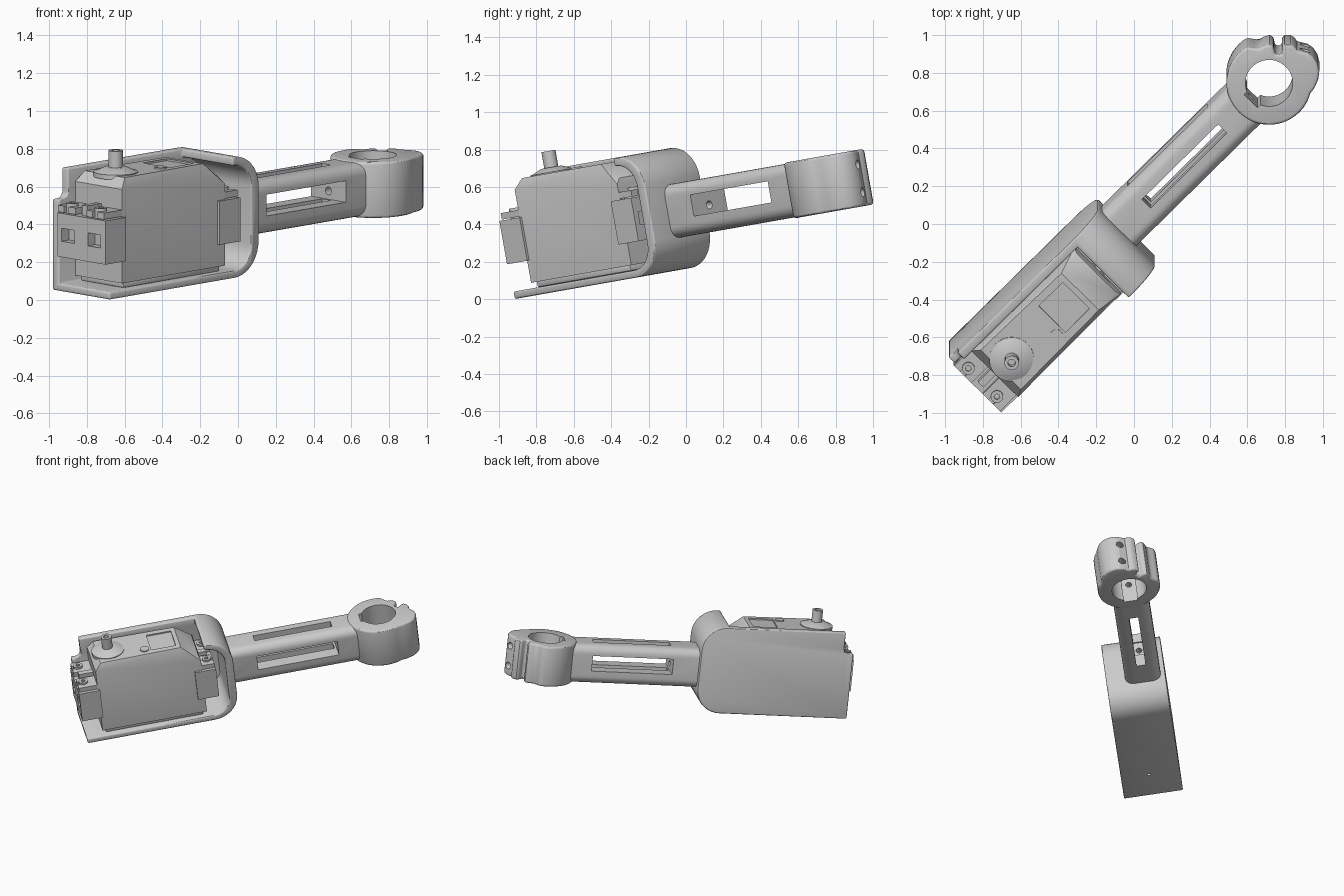
import bpy, bmesh, math
from mathutils import Matrix, Vector

if "Cube" in bpy.data.objects:
    bpy.data.objects.remove(bpy.data.objects["Cube"])

# Everything is modelled along local X, then turned 45 deg and tipped 10 deg
POSE = Matrix.Rotation(math.radians(10), 4, 'X') @ Matrix.Rotation(math.radians(45), 4, 'Z')


def make(name, bm):
    bmesh.ops.recalc_face_normals(bm, faces=bm.faces[:])
    me = bpy.data.meshes.new(name)
    bm.to_mesh(me)
    bm.free()
    ob = bpy.data.objects.new(name, me)
    bpy.context.collection.objects.link(ob)
    return ob


def prism(name, pts, axis, lo, hi):
    put = {'X': lambda a, b, t: (t, a, b), 'Y': lambda a, b, t: (a, t, b),
           'Z': lambda a, b, t: (a, b, t)}[axis]
    bm = bmesh.new()
    ends = [[bm.verts.new(put(p[0], p[1], t)) for p in pts] for t in (lo, hi)]
    bm.faces.new(ends[0])
    bm.faces.new(ends[1])
    n = len(pts)
    for i in range(n):
        j = (i + 1) % n
        bm.faces.new((ends[0][i], ends[0][j], ends[1][j], ends[1][i]))
    return make(name, bm)


def box(name, x, y, z):
    return prism(name, [(x[0], y[0]), (x[1], y[0]), (x[1], y[1]), (x[0], y[1])], 'Z', *z)


def circle(a, b, r, n=32, start=0.0, end=360.0):
    full = abs(end - start) >= 360
    step = (end - start) / (n if full else n - 1)
    return [(a + r * math.cos(math.radians(start + i * step)),
             b + r * math.sin(math.radians(start + i * step))) for i in range(n)]


def cyl(name, a, b, r, axis, lo, hi, n=32):
    return prism(name, circle(a, b, r, n), axis, lo, hi)


def rounded(corners, seg=10):
    """Polygon from (a, b, radius) corners with true arc fillets."""
    out = []
    for i, (a, b, r) in enumerate(corners):
        p = Vector((a, b))
        if r == 0:
            out.append((a, b))
            continue
        u = (Vector(corners[i - 1][:2]) - p).normalized()
        v = (Vector(corners[(i + 1) % len(corners)][:2]) - p).normalized()
        half = u.angle(v) / 2
        c = p + (u + v).normalized() * r / math.sin(half)
        s, e = p + u * r / math.tan(half) - c, p + v * r / math.tan(half) - c
        for k in range(seg + 1):
            t, w = k / seg, math.pi - 2 * half
            out.append(tuple(c + (s * math.sin((1 - t) * w) + e * math.sin(t * w)) / math.sin(w)))
    return out


def apply(ob, mod):
    bpy.context.view_layer.objects.active = ob
    bpy.ops.object.modifier_apply(modifier=mod.name)


def cut(ob, *cutters):
    for c in cutters:
        m = ob.modifiers.new('cut', 'BOOLEAN')
        m.operation, m.solver, m.object = 'DIFFERENCE', 'EXACT', c
        apply(ob, m)
        bpy.data.objects.remove(c)


def bevel(ob, w, seg=3):
    m = ob.modifiers.new('bevel', 'BEVEL')
    m.width, m.segments, m.limit_method, m.angle_limit = w, seg, 'ANGLE', math.radians(40)
    apply(ob, m)


# Bracket: open tray with back plate, bottom wall, and wrapped end wall
bracket = prism('bracket', rounded([(-1.12, .16, 0), (0, .16, .18), (0, .81, .18), (-1.12, .81, 0)]),
                'Y', -.16, .27)
cut(bracket,
    prism('cavity', rounded([(-1.3, .2, 0), (-.06, .2, .13), (-.06, .765, .13), (-.2, .765, 0),
                             (-.2, 1, 0), (-1.3, 1, 0)]), 'Y', -.4, .222),
    prism('notch', rounded([(-1.3, .65, 0), (-1.05, .65, .04), (-1.05, .9, 0), (-1.3, .9, 0)]),
          'Y', 0, .5))
bevel(bracket, .018)
cut(bracket, cyl('pin_hole', -.873, .043, .014, 'Z', .1, .3, 16))

# Arm with crossing slots
CY, CX = .108, 1.119
arm = prism('arm', rounded([(CY - .13, .33, .06), (CY + .13, .33, .06),
                            (CY + .13, .62, .06), (CY - .13, .62, .06)], 6), 'X', -.03, .955)
cut(arm, box('slot_v', (.2, .77), (CY - .033, CY + .033), (.2, .8)),
    box('slot_h', (.19, .785), (-.2, .4), (.43, .545)),
    *[cyl('arm_hole', CY, .475, .022, 'X', lo, hi, 16) for lo, hi in ((.05, .3), (.7, 1.1))])

# Clamp ring with lobe and split ears
outline = [(CX + a, CY + b) for a, b in
           circle(0, 0, .226, 44, 76, 300)
           + [(.15, -.19), (.2, -.17), (.235, -.142), (.256, -.105), (.264, -.065), (.258, -.03),
              (.24, .0), (.229, .02), (.233, .045), (.228, .065), (.205, .088), (.19, .092),
              (.155, .06), (.13, .085), (.158, .125), (.15, .145), (.12, .162), (.095, .165), (.075, .19)]]
ring = prism('clamp_ring', outline, 'Z', .325, .627)
bevel(ring, .018)
cut(ring, cyl('bore', CX, CY, .125, 'Z', .2, .8, 48),
    box('key', (CX - .137, CX - .05), (CY - .05, CY + .05), (.2, .8)),
    cyl('screw_mid', CY, .475, .022, 'X', .9, CX - .05, 16),
    *[cyl('screw_side', CY - .02, z, .025, 'X', CX + .15, CX + .5, 16) for z in (.4, .55)])

# Motor case: tapered lid hull, foot, boss and shaft
SY = .043
bm = bmesh.new()
for x, z, w in ((-1.0, .23, .175), (-.23, .23, .175), (-1.0, .735, .175), (-.23, .67, .175),
                (-.955, .79, .15), (-.36, .79, .14), (-.24, .7, .14)):
    for s in (-1, 1):
        bm.verts.new((x, SY + s * w, z))
bmesh.ops.convex_hull(bm, input=bm.verts[:])
bmesh.ops.dissolve_limit(bm, angle_limit=.02, verts=bm.verts[:], edges=bm.edges[:])
case = make('motor_case', bm)
cut(case, box('panel', (-.57, -.39), (SY - .1, SY + .1), (.78, .9)))
foot = box('motor_foot', (-.975, -.255), (SY - .16, SY + .16), (.2, .24))
bevel(foot, .008, 2)
PX = -.873
cyl('lid_button', -.615, -.035, .033, 'Z', .78, .797, 24)
boss = cyl('shaft_boss', PX, SY, .118, 'Z', .77, .795, 48)
bm = bmesh.new()
bmesh.ops.create_cone(bm, cap_ends=True, segments=48, radius1=.112, radius2=.055, depth=.025,
                      matrix=Matrix.Translation((PX, SY, .8075)))
make('boss_cone', bm)
shaft = cyl('output_shaft', PX, SY, .038, 'Z', .8, .908, 32)
cut(shaft, cyl('shaft_bore', PX, SY, .02, 'Z', .86, 1, 16))

# Mounting ears at both ends: block, pockets, tabs and screws
MID = -.635
for s, end in ((-1, 'outer'), (1, 'inner')):
    def span(a, b):
        return tuple(sorted((MID + s * a, MID + s * b)))
    block = box(end + '_ear_block', span(.35, .505), (SY - .19, SY + .17), (.35, .585))
    cut(block, *[box('pocket', span(.45, .6), (SY + t - .048, SY + t + .048), (.435, .505))
                 for t in (-.107, .09)])
    box(end + '_ear_rib', span(.35, .47), (SY - .02, SY + .02), (.56, .64))
    for t, side in ((-.107, 'right'), (.107, 'left')):
        tab = box(f'{end}_{side}_ear_tab', span(.35, .5), (SY + t - .068, SY + t + .062), (.59, .625))
        cut(tab, box('tab_slot', span(.47, .6), (SY + t - .018, SY + t + .018), (.5, .7)))
        cyl(f'{end}_{side}_grommet', MID + s * .435, SY + t, .045, 'Z', .56, .6, 24)
        head = cyl(f'{end}_{side}_screw', MID + s * .455, SY + t, .033, 'Z', .57, .64, 24)
        cut(head, cyl('socket', MID + s * .455, SY + t, .016, 'Z', .61, .7, 6))

# Pose and shading
for ob in list(bpy.context.collection.objects):
    ob.data.transform(POSE)
    ob.select_set(True)
    bpy.context.view_layer.objects.active = ob
bpy.ops.object.shade_smooth_by_angle(angle=math.radians(30))
